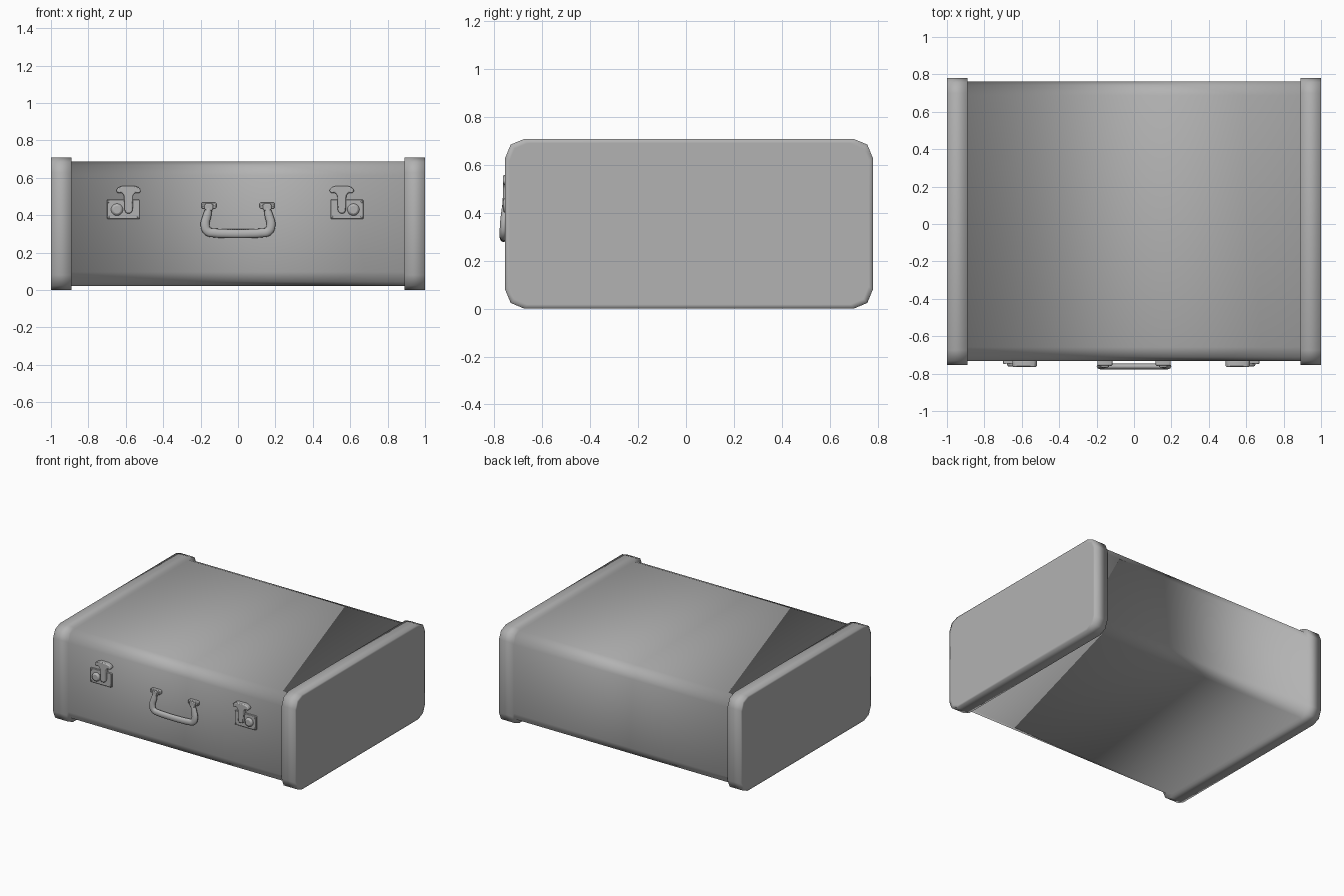
import bpy, bmesh, math

if "Cube" in bpy.data.objects:
    bpy.data.objects.remove(bpy.data.objects["Cube"])

# One dark grey finish for everything
GREY = bpy.data.materials.new("dark_grey")
GREY.diffuse_color = (0.45, 0.45, 0.45, 1)
GREY.use_nodes = True
GREY.node_tree.nodes["Principled BSDF"].inputs["Base Color"].default_value = GREY.diffuse_color


def add(name, bm):
    bmesh.ops.recalc_face_normals(bm, faces=bm.faces)
    me = bpy.data.meshes.new(name)
    bm.to_mesh(me)
    bm.free()
    me.materials.append(GREY)
    ob = bpy.data.objects.new(name, me)
    bpy.context.collection.objects.link(ob)
    return ob


def activate(ob):
    bpy.ops.object.select_all(action='DESELECT')
    ob.select_set(True)
    bpy.context.view_layer.objects.active = ob


def loft(bm, rings):
    """Bridge equal-length vertex rings and cap both ends."""
    vs = [[bm.verts.new(p) for p in ring] for ring in rings]
    n = len(vs[0])
    for a, b in zip(vs, vs[1:]):
        for i in range(n):
            j = (i + 1) % n
            bm.faces.new((a[i], a[j], b[j], b[i]))
    bm.faces.new(vs[0])
    bm.faces.new(vs[-1])


def prism(name, pts, a, b, bevel=0.0, angle=35):
    """Extrude an x,z outline along y with softened edges."""
    bm = bmesh.new()
    loft(bm, [[(x, y, z) for x, z in pts] for y in (a, b)])
    ob = add(name, bm)
    m = ob.modifiers.new("soft_edges", 'BEVEL')
    m.width, m.segments, m.limit_method = bevel, 2, 'ANGLE'
    activate(ob)
    bpy.ops.object.shade_smooth_by_angle(angle=math.radians(angle))
    return ob


def rounded(y0, y1, z0, z1, r, seg=2):
    """Rectangle outline with segmented round corners."""
    out = []
    corners = [(y1 - r, z1 - r), (y0 + r, z1 - r), (y0 + r, z0 + r), (y1 - r, z0 + r)]
    for k, (cy, cz) in enumerate(corners):
        for i in range(seg + 1):
            t = math.pi / 2 * (k + i / seg)
            out.append((cy + r * math.cos(t), cz + r * math.sin(t)))
    return out


def disc(name, x, z, r, y0, y1, bevel):
    pts = [(x + r * math.cos(t * math.tau / 20), z + r * math.sin(t * math.tau / 20))
           for t in range(20)]
    return prism(name, pts, y0, y1, bevel)


# Case: body with the stepped, slightly larger end caps, smooth throughout
FRONT = -0.733
body = rounded(FRONT, 0.763, 0.022, 0.688, 0.075)
cap = rounded(-0.755, 0.78, 0, 0.708, 0.08)
panel = rounded(-0.737, 0.762, 0.018, 0.69, 0.075)
half_rings = [(-1, panel), (-1, cap), (-0.89, cap), (-0.89, body)]
rings = half_rings + [(-x, o) for x, o in reversed(half_rings)]
bm = bmesh.new()
loft(bm, [[(x, y, z) for y, z in outline] for x, outline in rings])
for f in bm.faces:
    f.smooth = True
add("case_shell", bm)

# Latches, mirrored about x = -0.015
BACK = FRONT + 0.005
stem = [(0.012, 0.41), (0.022, 0.425), (0.024, 0.505), (0.036, 0.52),
        (0.058, 0.518), (0.067, 0.532), (0.055, 0.549), (0.03, 0.557)]
stem += [(-x, z) for x, z in reversed(stem)]
for side, s in (("left", -1), ("right", 1)):
    def fx(x):
        return -0.015 + s * x
    x0, x1 = sorted((fx(0.51), fx(0.685)))
    prism(side + "_latch_plate", rounded(x0, x1, 0.38, 0.483, 0.004), BACK, -0.746, 0.002)
    prism(side + "_latch_hasp", [(fx(0.57) + x, z) for x, z in stem], BACK, -0.764, 0.006)
    disc(side + "_latch_knob", fx(0.632), 0.43, 0.032, BACK, -0.763, 0.012)
    for i, (x, z) in enumerate(((0.677, 0.391), (0.677, 0.472), (0.518, 0.391))):
        disc(f"{side}_latch_rivet_{i}", fx(x), z, 0.006, BACK, -0.749, 0.002)

# Handle mounts with rivets
for side, s in (("left", -1), ("right", 1)):
    c = s * 0.156
    prism(side + "_handle_mount", rounded(c - 0.04, c + 0.04, 0.436, 0.468, 0.007),
          BACK, -0.756, 0.004)
    prism(side + "_handle_loop", rounded(c - 0.022, c + 0.022, 0.425, 0.462, 0.008),
          BACK, -0.766, 0.004)
    for k in (-1, 1):
        disc(f"{side}_mount_rivet_{k + 1}", c + k * 0.031, 0.452, 0.006, BACK, -0.76, 0.002)

# Hanging handle: flattened swept tube
half = [(0.153, 0.004, 0.445, 0.7), (0.166, 0.001, 0.395, 0.95), (0.176, -0.003, 0.348, 1),
        (0.163, -0.004, 0.315, 1), (0.12, -0.004, 0.305, 1), (0.06, -0.004, 0.302, 1)]
path = [(-x, y, z, r) for x, y, z, r in half] + [(0, -0.004, 0.301, 1)] + half[::-1]
cu = bpy.data.curves.new("handle", 'CURVE')
cu.dimensions = '3D'
cu.bevel_depth, cu.bevel_resolution, cu.use_fill_caps = 0.024, 3, True
cu.resolution_u = 5
sp = cu.splines.new('BEZIER')
sp.bezier_points.add(len(path) - 1)
FLAT = 0.68
for p, (x, y, z, r) in zip(sp.bezier_points, path):
    p.co = (x, y / FLAT, z)
    p.radius = r
    p.handle_left_type = p.handle_right_type = 'AUTO'
cu.materials.append(GREY)
handle = bpy.data.objects.new("handle", cu)
handle.location.y = -0.758
handle.scale.y = FLAT
bpy.context.collection.objects.link(handle)
activate(handle)
bpy.ops.object.convert(target='MESH')
